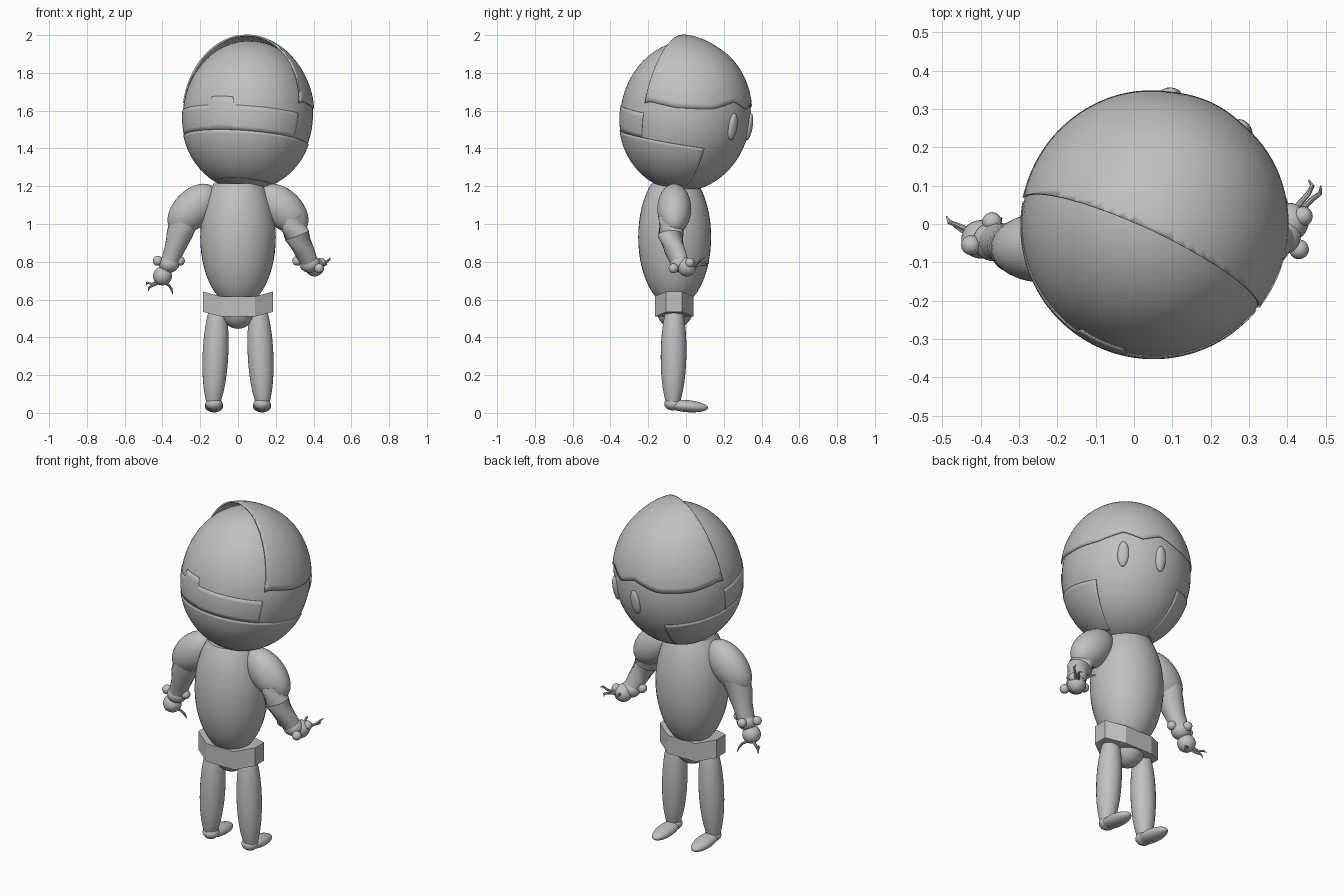
import bpy, bmesh
from math import radians, sin, cos, asin, pi, sqrt
from mathutils import Matrix, Vector, Euler

if "Cube" in bpy.data.objects:
    bpy.data.objects.remove(bpy.data.objects["Cube"])

GREY = (0.53, 0.53, 0.53, 1)
grey = bpy.data.materials.new("plain_grey")
grey.use_nodes = True
grey.diffuse_color = GREY
grey.node_tree.nodes["Principled BSDF"].inputs["Base Color"].default_value = GREY
made = []


def finish(name, bm, smooth=True):
    bmesh.ops.recalc_face_normals(bm, faces=bm.faces)
    mesh = bpy.data.meshes.new(name)
    bm.to_mesh(mesh)
    bm.free()
    mesh.materials.append(grey)
    ob = bpy.data.objects.new(name, mesh)
    bpy.context.collection.objects.link(ob)
    if smooth:
        made.append(ob)
    return ob


def ball(name, loc, size, rot=(0, 0, 0), matrix=None, seg=32):
    bm = bmesh.new()
    bmesh.ops.create_uvsphere(bm, u_segments=seg, v_segments=seg // 2, radius=1)
    turn = Euler([radians(a) for a in rot]).to_matrix().to_4x4()
    m = Matrix.Translation(loc) @ turn @ Matrix.Diagonal((*size, 1))
    bm.transform(matrix @ m if matrix else m)
    return finish(name, bm)


def limb(name, points, radii, seg=24):
    """Round, capped tube through the points with a radius at each."""
    bm = bmesh.new()
    pts = [Vector(p) for p in points]
    rings = []
    for i, (p, r) in enumerate(zip(pts, radii)):
        d = pts[min(i + 1, len(pts) - 1)] - pts[max(i - 1, 0)]
        q = Vector((0, 0, 1)).rotation_difference(d)
        rings.append([bm.verts.new(p + q @ Vector((r * cos(2 * pi * k / seg), r * sin(2 * pi * k / seg), 0)))
                      for k in range(seg)])
    for a, b in zip(rings, rings[1:]):
        for k in range(seg):
            n = (k + 1) % seg
            bm.faces.new((a[k], a[n], b[n], b[k]))
    bm.faces.new(rings[0])
    bm.faces.new(rings[-1])
    return finish(name, bm)


# Head: tilted ellipsoid looking back and towards the left
HR, HZ = 0.345, 0.40
HEAD = (Matrix.Translation((0.052, -0.003, 1.572)) @ Matrix.Rotation(radians(-25), 4, 'Z')
        @ Matrix.Rotation(radians(-10), 4, 'X'))
ball("head", (0, 0, 0), (HR, HR, HZ), matrix=HEAD, seg=64)


def head_shell(name, a0, a1, lo, hi, offset, thick, cut=None, cols=96, rows=20):
    """Patch over the head between two azimuths (0 is the face) and two heights."""
    bm = bmesh.new()
    grid = []
    for i in range(cols + 1):
        deg = a0 + (a1 - a0) * i / cols
        a = radians(deg)
        t0, t1 = asin(lo(deg) / HZ), asin(hi(deg) / HZ)
        col = []
        for j in range(rows + 1):
            t = t0 + (t1 - t0) * j / rows
            p = Vector((HR * cos(t) * sin(a), HR * cos(t) * cos(a), HZ * sin(t)))
            col.append(bm.verts.new(p + p.normalized() * offset(p)))
        grid.append(col)
    for a, b in zip(grid, grid[1:]):
        for j in range(rows):
            bm.faces.new((a[j], b[j], b[j + 1], a[j + 1]))
    bmesh.ops.remove_doubles(bm, verts=bm.verts, dist=0.0005)
    if cut is not None:
        bmesh.ops.bisect_plane(bm, geom=bm.verts[:] + bm.edges[:] + bm.faces[:],
                               plane_co=(0, cut, 0), plane_no=(0, 1, 0), clear_inner=True)
    bm.transform(HEAD)
    ob = finish(name, bm)
    mod = ob.modifiers.new("thickness", 'SOLIDIFY')
    mod.thickness = thick
    mod.offset = -1
    return ob


def hairline(deg):
    """Zigzag lower edge of the cap, dipping between the eyes."""
    knots = [(0, .095), (18, .13), (42, .08), (75, .06), (100, .065), (110, .04), (181, .04)]
    d = abs(deg)
    for (d0, z0), (d1, z1) in zip(knots, knots[1:]):
        if d <= d1:
            return z0 + (z1 - z0) * (d - d0) / (d1 - d0)
    return knots[-1][1]


def cap_lift(p):
    """The cap stands off most at the top of its rear rim."""
    near = max(0, 1 - (p.y + 0.09) / 0.2) ** 1.5
    return 0.007 + 0.03 * min(near, 1) * max(p.z, 0) / HZ


head_shell("cap", -180, 180, hairline, lambda d: HZ, cap_lift, 0.008, cut=-0.09)
head_shell("lower_mask", 43, 317, lambda d: -HZ * 0.9, lambda d: -0.13,
           lambda p: 0.006 * min(1, max(0, (p.z + HZ * 0.9) / 0.15)), 0.006)
head_shell("rear_band", 105, 255, lambda d: -0.13,
           lambda d: 0.045 if 169 < d < 190 else 0.0, lambda p: 0.003, 0.003, rows=6)

# Eyes
for side, s in (("left", 1), ("right", -1)):
    a = radians(17.5) * s
    ball(side + "_eye", (HR * sin(a), HR * cos(a), 0), (0.03, 0.018, 0.072),
         (0, 0, -17.5 * s), HEAD, seg=24)

# Torso: ellipsoid cut flat at the neck
bm = bmesh.new()
bmesh.ops.create_uvsphere(bm, u_segments=40, v_segments=28, radius=1)
bm.transform(Matrix.Translation((0, -0.06, 0.93)) @ Matrix.Diagonal((0.2, 0.193, 0.37, 1)))
res = bmesh.ops.bisect_plane(bm, geom=bm.verts[:] + bm.edges[:] + bm.faces[:],
                             plane_co=(0, 0, 1.215), plane_no=(0, 0, 1), clear_outer=True)
bmesh.ops.holes_fill(bm, edges=[e for e in res["geom_cut"] if isinstance(e, bmesh.types.BMEdge)])
finish("torso", bm)
ball("hips", (0, -0.06, 0.56), (0.1, 0.1, 0.115))

# Belt: eight-sided band with raised sides
bm = bmesh.new()
outline = [(0.09, -0.165), (0.185, -0.105), (0.185, -0.02), (0.09, 0.04)]
outline += [(-x, y) for x, y in reversed(outline)]
low, high = [], []
for x, y in outline:
    rise = 0.025 if abs(x) > 0.1 else 0
    low.append(bm.verts.new((x, y, 0.51 + rise)))
    high.append(bm.verts.new((x, y, 0.617 + rise)))
for k in range(8):
    n = (k + 1) % 8
    bm.faces.new((low[k], low[n], high[n], high[k]))
for ring in (low, high):
    bm.faces.new((ring[0], ring[3], ring[4], ring[7]))
    bm.faces.new(ring[0:4])
    bm.faces.new(ring[4:8])
finish("belt", bm, smooth=False)

# Legs and feet
for side, s in (("left", 1), ("right", -1)):
    path, radii = [], []
    for k in range(13):
        t = k / 12
        path.append((s * (0.108 + 0.024 * t), -0.062 - 0.008 * t, 0.56 - 0.53 * t))
        radii.append(0.068 * sqrt(max(0.2, 1 - (1.72 * t - 0.8) ** 2)))
    limb(side + "_leg", path, radii, 28)
    ball(side + "_heel", (s * 0.127, -0.07, 0.048), (0.045, 0.045, 0.035))
    ball(side + "_foot", (s * 0.127, 0.004, 0.036), (0.049, 0.113, 0.032), (-5, 0, 0))

# Upper arms
for side, s in (("left", 1), ("right", -1)):
    ball(side + "_upper_arm", (s * 0.24, -0.062, 1.08), (0.1, 0.09, 0.16), (0, -45 * s, 0))

# Forearms, wrists, hands and claws: each arm has its own pose
arms = {
    "left": dict(
        forearm=[(.285, -.07, 1.02), (.312, -.082, .94), (.35, -.06, .86), (.38, -.03, .79)],
        studs=[(.313, -.04, .805), (.43, -.066, .765), (.44, .02, .795)],
        hand=(.405, .005, .772),
        claws=[[(.43, .03, .775), (.465, .065, .795), (.485, .08, .815), (.487, .1, .82)],
               [(.42, .04, .775), (.455, .08, .785), (.465, .1, .785), (.455, .115, .78)],
               [(.4, .04, .78), (.385, .08, .79), (.378, .1, .795), (.37, .122, .79)]]),
    "right": dict(
        forearm=[(-.285, -.06, 1.02), (-.312, -.06, .94), (-.335, -.052, .87), (-.365, -.045, .79)],
        studs=[(-.425, -.055, .805), (-.307, -.05, .805), (-.37, .005, .8)],
        hand=(-.4, -.04, .725),
        claws=[[(-.42, -.02, .7), (-.455, -.005, .682), (-.482, .005, .69), (-.488, .02, .675)],
               [(-.42, -.03, .69), (-.45, -.015, .675), (-.47, 0, .665), (-.475, .005, .645)],
               [(-.39, -.02, .69), (-.365, -.005, .675), (-.352, .005, .655), (-.345, .015, .628)]]),
}
for side, arm in arms.items():
    limb(side + "_forearm", arm["forearm"], (0.078, 0.068, 0.054, 0.046))
    ball(side + "_wrist", arm["forearm"][-1], (0.055, 0.052, 0.048))
    for i, p in enumerate(arm["studs"]):
        ball(f"{side}_wrist_stud_{i + 1}", p, (0.026,) * 3, seg=16)
    ball(side + "_hand", arm["hand"], (0.05,) * 3)
    for i, path in enumerate(arm["claws"]):
        limb(f"{side}_claw_{i + 1}", path, (0.008, 0.007, 0.006, 0.002), 8)

# Smooth shading with crisp edges
bpy.ops.object.select_all(action='DESELECT')
for ob in made:
    ob.select_set(True)
bpy.context.view_layer.objects.active = made[0]
bpy.ops.object.shade_smooth_by_angle(angle=radians(40))
